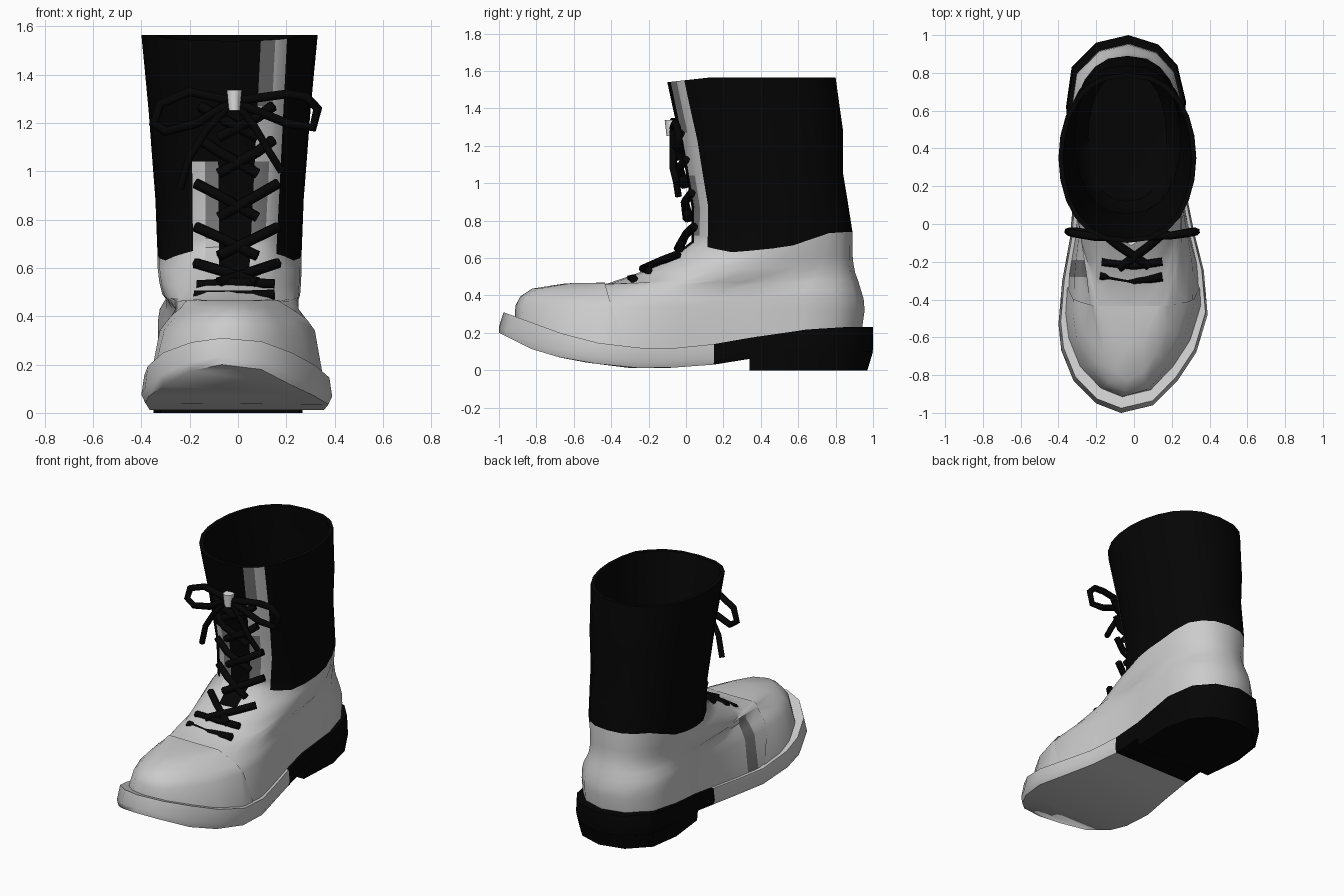
import bpy, bmesh, math
from mathutils import Vector

if "Cube" in bpy.data.objects:
    bpy.data.objects.remove(bpy.data.objects["Cube"])


def material(name, v):
    m = bpy.data.materials.new(name)
    m.diffuse_color = (v, v, v, 1)
    m.use_nodes = True
    m.node_tree.nodes["Principled BSDF"].inputs["Base Color"].default_value = m.diffuse_color
    return m


GREY = material("light grey leather", 0.6)
BLACK = material("black", 0.0015)
MID = material("mid grey", 0.2)
WHITE = material("white", 0.8)
MATS = [GREY, BLACK, MID, WHITE]


def interp(table, t):
    if t <= table[0][0]:
        return table[0][1]
    for (a, va), (b, vb) in zip(table, table[1:]):
        if t <= b:
            return va + (vb - va) * (t - a) / (b - a)
    return table[-1][1]


def finish(name, bm, angle=40):
    me = bpy.data.meshes.new(name)
    bm.to_mesh(me)
    bm.free()
    for m in MATS:
        me.materials.append(m)
    ob = bpy.data.objects.new(name, me)
    bpy.context.collection.objects.link(ob)
    bpy.ops.object.select_all(action='DESELECT')
    ob.select_set(True)
    bpy.context.view_layer.objects.active = ob
    bpy.ops.object.shade_smooth_by_angle(angle=math.radians(angle))
    return ob


def loft(bm, rings, cap_end=False):
    loops = [[bm.verts.new(p) for p in r] for r in rings]
    n = len(loops[0])
    for a, b in zip(loops, loops[1:]):
        for i in range(n):
            j = (i + 1) % n
            bm.faces.new((a[i], a[j], b[j], b[i]))
    if cap_end:
        bm.faces.new(loops[-1])


# Sole outline seen from above, and its top and bottom profile
OUT = [(-.07, -1), (.1, -.96), (.23, -.83), (.33, -.68), (.39, -.48), (.37, -.25),
       (.32, -.05), (.28, .15), (.26, .34), (.275, .65), (.23, .84), (.13, .95),
       (-.03, 1), (-.2, .96), (-.33, .83), (-.36, .62), (-.33, .34), (-.32, .15),
       (-.34, -.08), (-.38, -.3), (-.4, -.53), (-.385, -.67), (-.32, -.83), (-.2, -.95)]
TOP = [(-1, .31), (-.9, .275), (-.75, .22), (-.6, .17), (-.35, .12), (0, .12),
       (.15, .14), (.55, .21), (.8, .23), (1, .23)]
BOT = [(-1, .2), (-.8, .1), (-.6, .05), (-.3, .012), (-.1, .012), (.15, .03), (.34, .06), (1, .06)]
N = len(OUT)


def top_z(y):
    return interp(TOP, y)


def strip_sole(bm, ids, rows, mat):
    """Bands of quads across matching left and right outline points."""
    secs = []
    for r, l in ids:
        right = [rows(OUT[r], k) for k in range(3)]
        left = [rows(OUT[l], k) for k in range(3)]
        secs.append([bm.verts.new(p) for p in right + left[::-1]])
    for a, b in zip(secs, secs[1:]):
        for i in range(6):
            j = (i + 1) % 6
            bm.faces.new((a[i], a[j], b[j], b[i])).material_index = mat
    for s in (secs[0], secs[-1]):
        bm.faces.new(s).material_index = mat
    bmesh.ops.remove_doubles(bm, verts=bm.verts, dist=1e-4)
    bmesh.ops.recalc_face_normals(bm, faces=bm.faces)


def sole_point(p, k):
    x, y = p
    zb, zt = interp(BOT, y), top_z(y)
    if k == 0:
        return (x * .96, y * .985 if y > 0 else y, zb)
    if k == 1:
        return (x, y, zb + .3 * (zt - zb))
    return (x * .97, y * .975 if y < 0 else y, zt)


def heel_point(p, k):
    x, y = p
    return (x * (.97 + .015 * k), y * (.97 + .015 * k) if y > .5 else y, (0, .05, .1)[k])


# Grey fore sole, black rear sole, black heel block
for name, lo, hi, fn, mat in (("fore_sole", 0, 7, sole_point, 0),
                              ("rear_sole", 7, 12, sole_point, 1),
                              ("heel", 8, 12, heel_point, 1)):
    bm = bmesh.new()
    strip_sole(bm, [(i, (N - i) % N) for i in range(lo, hi + 1)], fn, mat)
    finish(name, bm, 62 if mat == 0 else 35)

# Upper rings: front y, front z, back y, back z, toe width scale, half width, blend sole->ellipse
RINGS = [(-.91, 0, .94, 0, .89, .29, 0), (-.905, .345, .955, .32, .76, .29, 0),
         (-.88, .39, .95, .38, .64, .29, 0), (-.82, .43, .935, .43, .48, .295, .1),
         (-.64, .458, .92, .48, .4, .298, .5), (-.43, .46, .905, .52, .4, .298, .75),
         (-.27, .515, .895, .57, .45, .298, .9), (-.1, .585, .89, .62, .5, .298, 1),
         (.03, .69, .89, .74, 0, .298, 1), (.03, .87, .865, .9, 0, .307, 1),
         (0, 1.05, .84, 1.05, 0, .32, 1), (-.03, 1.22, .84, 1.28, 0, .335, 1),
         (-.07, 1.4, .82, 1.42, 0, .35, 1), (-.1, 1.54, .80, 1.56, 0, .365, 1)]
EDGE = [(.03, .69), (.1, .66), (.25, .63), (.55, .66), (.77, .735), (.89, .74)]


def ring(k, inset=0.0):
    yf, zf, yb, zb, sf, hw, m = RINGS[k]
    pts = []
    for i, (ox, oy) in enumerate(OUT):
        a = 2 * math.pi * i / N
        sn = math.sin(a)
        ex = -.035 + (hw - inset) * math.copysign(abs(sn) ** .8, sn)
        t = (1 - m) * (oy + 1) / 2 + m * (1 - math.cos(a)) / 2
        u = min(1, t * 1.25)
        s = sf + (.92 - sf) * u * u * (3 - 2 * u)
        y = yf + inset + (yb - yf - 2 * inset) * t
        z = zf + (zb - zf) * t
        if k == 0:
            z = top_z(y) - .015
        if k == 8:
            z = interp(EDGE, y)
        if k == 13:
            z = min(1.565, zf + .1 * t)
        pts.append(((1 - m) * ox * s + m * ex, y, z))
    return pts


def cut(bm, co, no, test):
    fs = [f for f in bm.faces if test(f.calc_center_median())]
    es = {e for f in fs for e in f.edges}
    vs = {v for f in fs for v in f.verts}
    bmesh.ops.bisect_plane(bm, geom=list(vs) + list(es) + fs, plane_co=co, plane_no=no, dist=1e-4)


bm = bmesh.new()
loft(bm, [ring(k) for k in range(14)])
cap = bm.copy()

# Front of the upper is cut into tongue and eyelet strips
front = lambda c: c.y < .25 and c.z > .5
for x in (-.188, -.135, -.08, .06, .12, .168):
    cut(bm, (x, 0, .85), (1, 0, -.05 if x > 0 else .01), front)
for z in (.72, 1.04, 1.27):
    cut(bm, (0, 0, z), (0, 0, 1), lambda c: front(c) and abs(c.x) < .22)
for y in (-.28, -.19):
    cut(bm, (0, y, 0), (0, 1, 0), lambda c: c.x < -.1 and c.z < .5)
for f in bm.faces:
    c = f.calc_center_median()
    x = c.x - (.05 * (c.z - .85) if c.x > 0 else 0)
    if front(c) and -.188 < c.x and x < .168:
        left, right = c.x < -.08, x > .06
        if left:
            f.material_index = 1 if c.z > 1.04 else 2 if c.x > -.135 and c.z > .72 else 0
        elif right:
            f.material_index = 2 if x < .12 and (.72 < c.z < 1.04 or c.z > 1.27) else 0
        else:
            f.material_index = 1 if c.z > .62 else 0
    elif c.z > interp(EDGE, c.y) + .01 and c.y > -.2:
        f.material_index = 1
    elif c.x < -.22 and -.28 < c.y < -.19 and .2 < c.z < .46:
        f.material_index = 2
finish("upper", bm, 50)

# Toe cap lies just over the front of the upper
bmesh.ops.bisect_plane(cap, geom=cap.verts[:] + cap.edges[:] + cap.faces[:],
                       plane_co=(0, -.43, .45), plane_no=(0, 1, .3), clear_outer=True)
cap.normal_update()
for v, n in [(v, v.normal.copy()) for v in cap.verts]:
    v.co += n * .007
finish("toe_cap", cap, 50)

# Black lining inside the shaft with an insole
bm = bmesh.new()
loft(bm, [ring(13)] + [ring(k, .025) for k in (13, 12, 11, 10, 9, 8)]
     + [[(x, y, .56) for x, y, z in ring(8, .09)]], cap_end=True)
for f in bm.faces:
    f.material_index = 1
finish("lining", bm, 50)


def lace(name, pts, r=.018):
    cu = bpy.data.curves.new(name, 'CURVE')
    cu.dimensions = '3D'
    cu.bevel_depth, cu.bevel_resolution, cu.use_fill_caps = r, 1, True
    sp = cu.splines.new('POLY')
    sp.points.add(len(pts) - 1)
    for p, q in zip(sp.points, pts):
        p.co = (*q, 1)
    tmp = bpy.data.objects.new(name + "_path", cu)
    bpy.context.collection.objects.link(tmp)
    me = bpy.data.meshes.new_from_object(tmp.evaluated_get(bpy.context.evaluated_depsgraph_get()))
    bpy.data.objects.remove(tmp)
    me.materials.clear()
    me.materials.append(BLACK)
    bpy.context.collection.objects.link(bpy.data.objects.new(name, me))


# Crossed laces up the front, with straight bars at the bottom
FRONT = [(.46, -.4), (.515, -.27), (.585, -.1), (.69, .03), (.87, .03), (1.05, 0), (1.22, -.03), (1.4, -.07)]
fy = lambda z: interp(FRONT, z) - .02
lace("lace_bar", [(-.18, -.27, .485), (0, -.3, .485), (.15, -.28, .49)], .024)
lace("lace_bar", [(-.17, -.2, .53), (0, -.22, .54), (.15, -.2, .535)], .022)
for z, d in ((.62, .08), (.77, .12), (.95, .14), (1.13, .14), (1.27, .13)):
    for s in (-1, 1):
        w = .17 if z < 1 else .15
        lace("lace_cross", [(s * w - .005, fy(z) + .035, z), (s * .08, fy(z - d * .3) - .01, z - d * .35),
                            (-s * .08, fy(z - d) - .005 * s, z - d)], .023)

# Bow loops, loose ends and the pale knot
K = (-.02, -.07, 1.29)
lace("left_loop", [K, (-.2, -.07, 1.33), (-.32, -.05, 1.28), (-.35, -.04, 1.2), (-.3, -.04, 1.165),
                   (-.17, -.06, 1.2), K], .021)
lace("right_loop", [K, (.2, -.06, 1.32), (.28, -.05, 1.31), (.33, -.04, 1.26), (.31, -.04, 1.18),
                    (.2, -.06, 1.2), K], .021)
lace("left_end", [K, (-.13, -.07, 1.17), (-.2, -.06, 1.06), (-.24, -.04, .93)], .018)
lace("right_end", [K, (.06, -.07, 1.2), (.13, -.07, 1.08), (.18, -.05, 1.0)], .018)
bm = bmesh.new()
bmesh.ops.create_cone(bm, cap_ends=True, segments=6, radius1=.026, radius2=.036, depth=.085)
for v in bm.verts:
    v.co += Vector((-.015, -.078, 1.295))
for f in bm.faces:
    f.material_index = 3
finish("knot", bm, 65)
